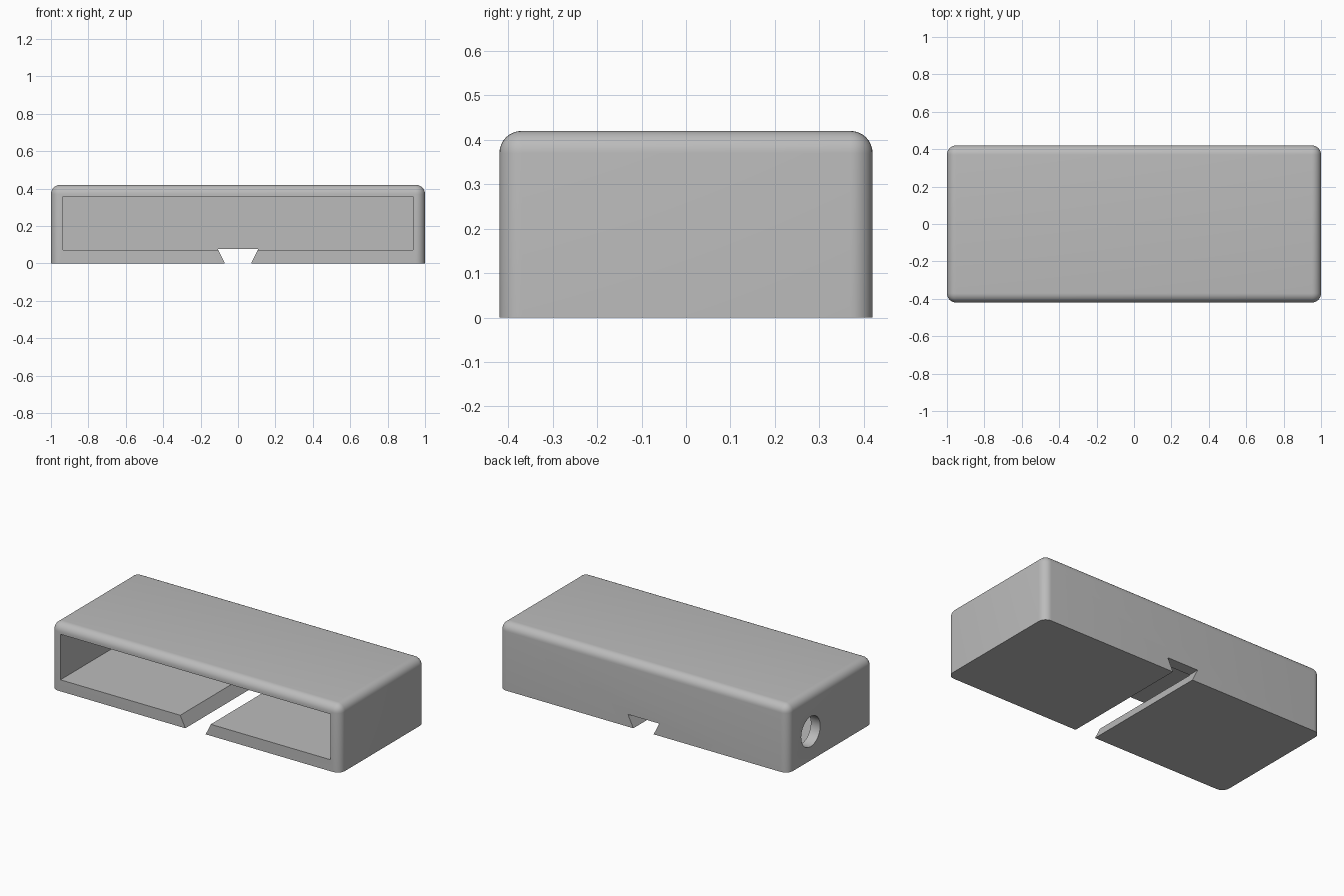
import bpy, bmesh, math
from mathutils import Matrix

if "Cube" in bpy.data.objects:
    bpy.data.objects.remove(bpy.data.objects["Cube"], do_unlink=True)

WIDTH, DEPTH, HEIGHT = 2.0, 0.84, 0.42
ROUND = 0.05

grey = bpy.data.materials.new("plain_grey")
grey.use_nodes = True
colour = (0.5, 0.5, 0.5, 1)
grey.diffuse_color = colour
grey.node_tree.nodes["Principled BSDF"].inputs["Base Color"].default_value = colour


def finish(name, bm):
    bmesh.ops.recalc_face_normals(bm, faces=bm.faces)
    mesh = bpy.data.meshes.new(name)
    bm.to_mesh(mesh)
    bm.free()
    obj = bpy.data.objects.new(name, mesh)
    obj.data.materials.append(grey)
    bpy.context.collection.objects.link(obj)
    return obj


def box(low, high):
    bm = bmesh.new()
    bmesh.ops.create_cube(bm, size=1)
    for v in bm.verts:
        v.co = [l + (c + 0.5) * (h - l) for c, l, h in zip(v.co, low, high)]
    return bm


# Outer shell: every edge rounded except those around the flat base
bm = box((-WIDTH / 2, -DEPTH / 2, 0), (WIDTH / 2, DEPTH / 2, HEIGHT))
edges = [e for e in bm.edges if max(v.co.z for v in e.verts) > 0.1]
bmesh.ops.bevel(bm, geom=edges, offset=ROUND, segments=8, profile=0.5,
                affect='EDGES', clamp_overlap=True)
shell = finish("housing", bm)

# Cavity open to the front
cavity = finish("cavity_cutter", box((-0.935, -0.6, 0.072), (0.935, 0.35, 0.357)))

# Dovetail slot along the whole base, wider at the top
bm = bmesh.new()
profile = [(-0.07, 0), (0.07, 0), (0.108, 0.077), (-0.108, 0.077)]
profile = [(x, z) if z else (x * 0.73, -0.04) for x, z in profile]
face = bm.faces.new([bm.verts.new((x, -0.6, z)) for x, z in profile])
extruded = bmesh.ops.extrude_face_region(bm, geom=[face])["geom"]
bmesh.ops.translate(bm, vec=(0, 1.2, 0),
                    verts=[g for g in extruded if isinstance(g, bmesh.types.BMVert)])
slot = finish("slot_cutter", bm)

# Round cable hole through one end wall
bm = bmesh.new()
bmesh.ops.create_cone(bm, cap_ends=True, segments=48, radius1=0.094, radius2=0.094,
                      depth=0.2,
                      matrix=Matrix.Translation((-1, 0.195, 0.18))
                      @ Matrix.Rotation(math.pi / 2, 4, 'Y'))
hole = finish("hole_cutter", bm)

bpy.ops.object.select_all(action='DESELECT')
bpy.context.view_layer.objects.active = shell
shell.select_set(True)
for cutter in (cavity, slot, hole):
    mod = shell.modifiers.new(cutter.name, 'BOOLEAN')
    mod.operation = 'DIFFERENCE'
    mod.solver = 'EXACT'
    mod.object = cutter
    bpy.ops.object.modifier_apply(modifier=mod.name)
    bpy.data.objects.remove(cutter, do_unlink=True)

bpy.ops.object.shade_smooth_by_angle(angle=math.radians(30))
